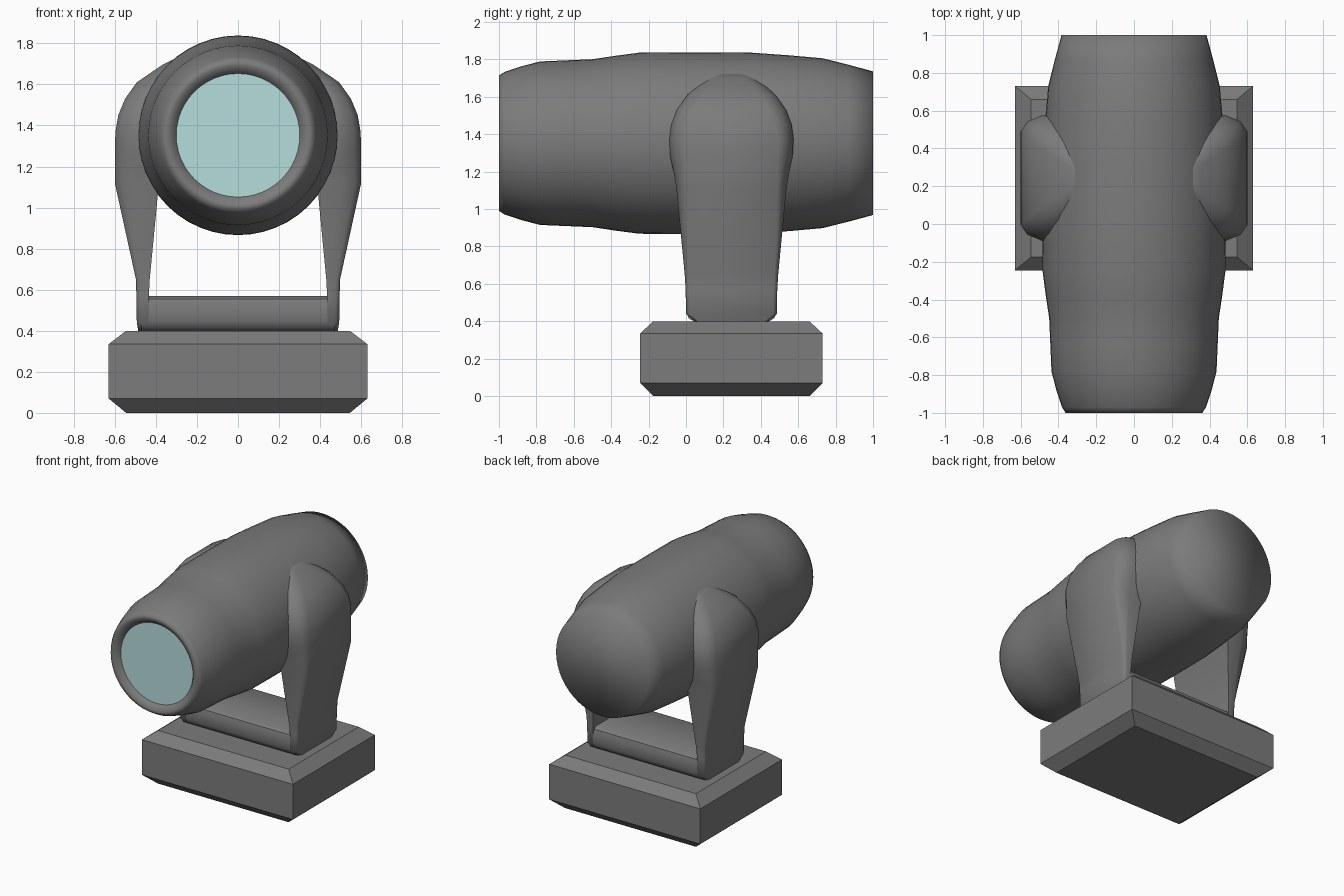
import bpy, bmesh, math

if "Cube" in bpy.data.objects:
    bpy.data.objects.remove(bpy.data.objects["Cube"])


def material(name, color):
    mat = bpy.data.materials.new(name)
    mat.diffuse_color = (*color, 1)
    mat.use_nodes = True
    mat.node_tree.nodes["Principled BSDF"].inputs["Base Color"].default_value = mat.diffuse_color
    return mat


dark_grey = material("dark_grey", (0.2, 0.2, 0.2))
glass = material("lens_glass", (0.47, 0.72, 0.72))


def make_object(name, bm, smooth=None, mat=dark_grey):
    bmesh.ops.recalc_face_normals(bm, faces=bm.faces)
    mesh = bpy.data.meshes.new(name)
    bm.to_mesh(mesh)
    bm.free()
    mesh.materials.append(mat)
    obj = bpy.data.objects.new(name, mesh)
    bpy.context.collection.objects.link(obj)
    if smooth:
        bpy.ops.object.select_all(action='DESELECT')
        obj.select_set(True)
        bpy.context.view_layer.objects.active = obj
        bpy.ops.object.shade_smooth_by_angle(angle=math.radians(smooth))
    return obj


def loft(name, rings, smooth=None, cap_start=True, cap_end=True):
    bm = bmesh.new()
    loops = [[bm.verts.new(p) for p in ring] for ring in rings]
    n = len(loops[0])
    for a, b in zip(loops, loops[1:]):
        for i in range(n):
            j = (i + 1) % n
            bm.faces.new((a[i], a[j], b[j], b[i]))
    if cap_start:
        bm.faces.new(loops[0])
    if cap_end:
        bm.faces.new(loops[-1])
    return make_object(name, bm, smooth)


def circle(y, r, n=48):
    return [(r * math.cos(2 * math.pi * i / n), y,
             1.352 + r * math.sin(2 * math.pi * i / n)) for i in range(n)]


def rectangle(hx, y0, y1, z):
    return [(-hx, y0, z), (hx, y0, z), (hx, y1, z), (-hx, y1, z)]


# Floor base with chamfered top and bottom
loft("base", [rectangle(0.545, -0.175, 0.66, 0),
              rectangle(0.63, -0.245, 0.73, 0.07),
              rectangle(0.63, -0.245, 0.73, 0.335),
              rectangle(0.545, -0.175, 0.66, 0.40)])

# Lamp head, turned around the y axis, with a rolled front rim and smooth back
head_profile = [(-0.965, 0.30), (-0.985, 0.315), (-1.0, 0.34), (-1.0, 0.362),
                (-0.97, 0.381), (-0.88, 0.411), (-0.78, 0.437), (-0.64, 0.443),
                (-0.5, 0.449), (-0.38, 0.467), (-0.25, 0.484), (0.05, 0.486),
                (0.35, 0.484), (0.55, 0.47), (0.73, 0.454), (0.87, 0.419),
                (1.0, 0.384)]
loft("lamp_head", [circle(y, r) for y, r in head_profile], 110, cap_start=False)

# Glass lens
bm = bmesh.new()
bm.faces.new([bm.verts.new(p) for p in circle(-0.966, 0.302)])
make_object("lens", bm, mat=glass)

# Yoke cross bar with rounded long edges
bar_profile = [(0.05, 0.395), (0.015, 0.415), (0.0, 0.45), (0.0, 0.52),
               (0.01, 0.555), (0.035, 0.57)]
bar_profile += [(0.486 - y, z) for y, z in reversed(bar_profile)]
loft("yoke_bar", [[(x, y, z) for y, z in bar_profile] for x in (-0.47, 0.47)], 40)

# Yoke arms: z, half width, inner x, outer x, chamfer in x, chamfer in y
arm_sections = [
    (0.395, 0.19, 0.435, 0.485, 0.02, 0.02),
    (0.44, 0.243, 0.435, 0.493, 0.02, 0.02),
    (0.57, 0.245, 0.434, 0.495, 0.02, 0.02),
    (0.65, 0.25, 0.43, 0.497, 0.02, 0.02),
    (1.12, 0.295, 0.385, 0.60, 0.10, 0.05),
    (1.20, 0.31, 0.34, 0.60, 0.11, 0.065),
    (1.28, 0.327, 0.30, 0.60, 0.11, 0.08),
    (1.37, 0.332, 0.28, 0.597, 0.11, 0.08),
    (1.45, 0.322, 0.26, 0.583, 0.10, 0.09),
    (1.53, 0.292, 0.25, 0.55, 0.09, 0.09),
    (1.61, 0.235, 0.25, 0.493, 0.07, 0.08),
    (1.66, 0.18, 0.25, 0.42, 0.06, 0.07),
    (1.70, 0.12, 0.24, 0.36, 0.04, 0.05),
    (1.722, 0.07, 0.23, 0.315, 0.03, 0.03)]
rings = []
for z, w, xi, xo, cx, cy in arm_sections:
    half = [(xi, w), (xo - cx, w), (xo - 0.3 * cx, w - 0.4 * cy), (xo, w - cy)]
    rings.append([(x, 0.243 - y, z) for x, y in half] +
                 [(x, 0.243 + y, z) for x, y in reversed(half)])
arms = loft("yoke_arms", rings, 50)
mirror = arms.modifiers.new("mirror", 'MIRROR')
mirror.use_axis[0] = True
